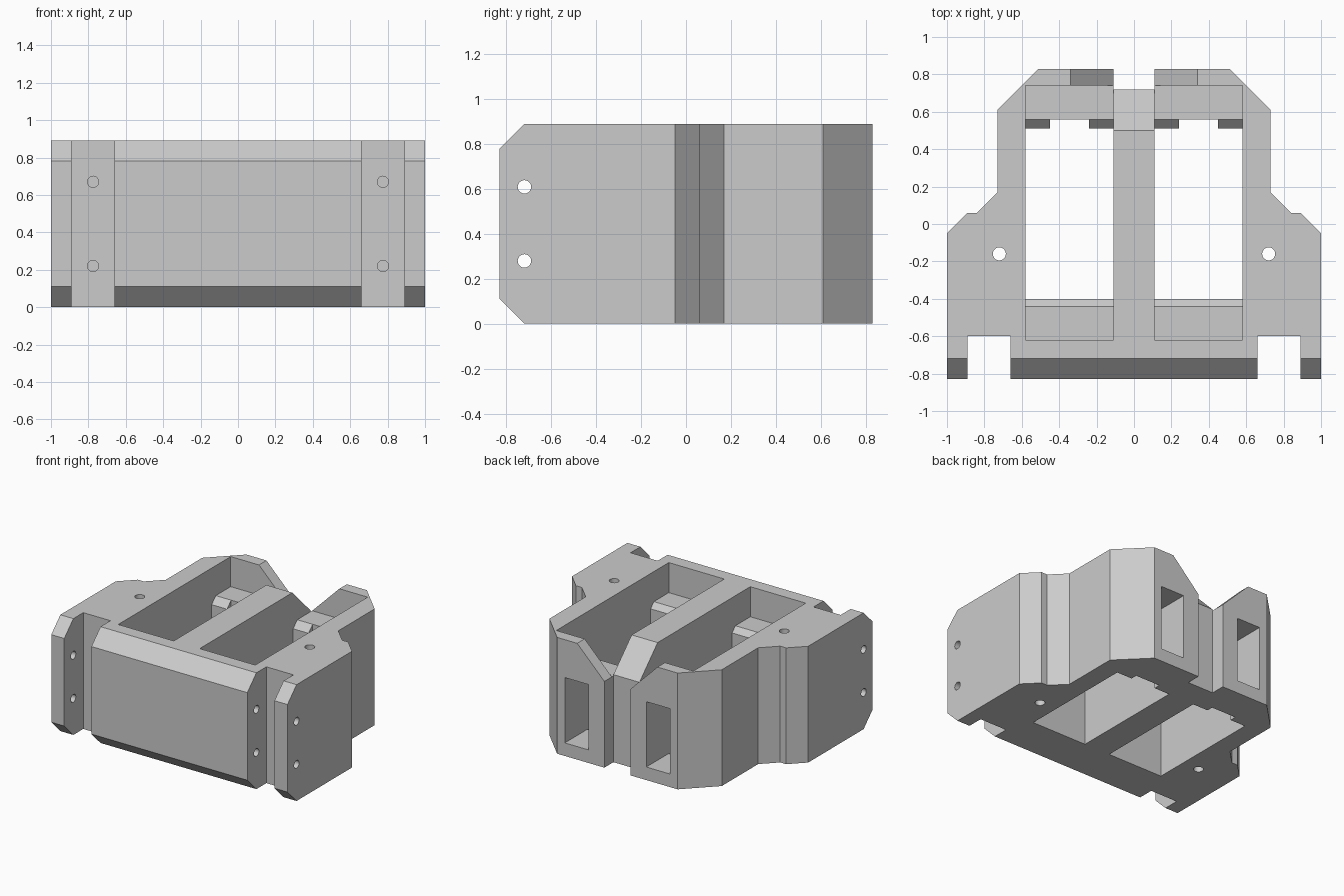
import bpy, bmesh, math
from mathutils import Vector

cube = bpy.data.objects.get("Cube")
if cube:
    bpy.data.objects.remove(cube, do_unlink=True)

grey = bpy.data.materials.new("plain grey")
grey.use_nodes = True
color = (0.6, 0.6, 0.6, 1)
grey.diffuse_color = color
grey.node_tree.nodes["Principled BSDF"].inputs["Base Color"].default_value = color

PLACE = {  # profile plane for each extrusion axis
    "x": lambda a, b, d: (d, a, b),
    "y": lambda a, b, d: (a, d, b),
    "z": lambda a, b, d: (a, b, d),
}


def prism(name, profile, axis, lo, hi):
    """Extrude a flat profile along an axis between lo and hi."""
    bm = bmesh.new()
    base = bm.faces.new([bm.verts.new(PLACE[axis](a, b, lo)) for a, b in profile])
    new = bmesh.ops.extrude_face_region(bm, geom=[base])["geom"]
    shift = Vector(PLACE[axis](0, 0, hi - lo))
    bmesh.ops.translate(bm, vec=shift, verts=[v for v in new if isinstance(v, bmesh.types.BMVert)])
    bmesh.ops.recalc_face_normals(bm, faces=bm.faces)
    mesh = bpy.data.meshes.new(name)
    bm.to_mesh(mesh)
    bm.free()
    mesh.materials.append(grey)
    obj = bpy.data.objects.new(name, mesh)
    bpy.context.collection.objects.link(obj)
    return obj


def rect(a0, b0, a1, b1):
    return [(a0, b0), (a1, b0), (a1, b1), (a0, b1)]


def circle(a, b, r, n=20):
    return [(a + r * math.cos(i * math.tau / n), b + r * math.sin(i * math.tau / n)) for i in range(n)]


def cut(profile, axis, lo, hi):
    cutter = prism("cutter", profile, axis, lo, hi)
    cutter.hide_render = True
    mod = body.modifiers.new("cut", "BOOLEAN")
    mod.operation = "DIFFERENCE"
    mod.solver = "EXACT"
    mod.object = cutter
    bpy.context.view_layer.objects.active = body
    bpy.ops.object.modifier_apply(modifier=mod.name)
    bpy.data.objects.remove(cutter, do_unlink=True)


# Body block: mirrored plan outline with front slots and rear notch
TOP = 0.89
half = [(0.66, -0.83), (0.66, -0.6), (0.89, -0.6), (0.89, -0.83), (1, -0.83),
        (1, -0.05), (0.89, 0.06), (0.84, 0.06), (0.73, 0.17), (0.73, 0.61),
        (0.51, 0.83), (0.11, 0.83), (0.11, 0.72)]
body = prism("mounting_block", half + [(-x, y) for x, y in reversed(half)], "z", 0, TOP)

# Front edge bevels, top and bottom
cut([(-0.85, 0.13), (-0.85, -0.02), (-0.70, -0.02)], "x", -1.1, 1.1)
cut([(-0.85, 0.76), (-0.85, 0.91), (-0.70, 0.91)], "x", -1.1, 1.1)

# Sloped rear end of the centre bar
cut([(0.48, 0.91), (0.72, 0.67), (0.9, 0.67), (0.9, 0.91)], "x", -0.12, 0.12)

# Stepped pocket profile with bevelled ledges at both ends
pocket = [(-0.62, 1), (-0.62, 0.66), (-0.44, 0.66), (-0.40, 0.62), (-0.40, -0.1),
          (0.51, -0.1), (0.51, 0.61), (0.56, 0.66), (0.74, 0.66), (0.74, 1)]

for s in (-1, 1):
    cut(pocket, "x", *sorted((s * 0.11, s * 0.58)))
    # Gap between the rear ribs, and the rear window
    x0, x1 = sorted((s * 0.24, s * 0.45))
    cut(rect(x0, 0.45, x1, 0.56), "z", -0.1, 1)
    cut(rect(x0 + 0.005, 0.1, x1 - 0.005, 0.6), "y", 0.5, 0.9)
    # Sloped inner corner of the rear wall
    cut([(s * 0.36, 0.91), (s * 0.09, 0.64), (s * 0.09, 0.91)], "y", 0.73, 0.9)
    # Vertical through hole and blind front holes
    cut(circle(s * 0.72, -0.16, 0.035), "z", -0.1, 1)
    for z in (0.22, 0.67):
        cut(circle(s * 0.775, z, 0.03), "y", -0.7, -0.3)

# Cross holes running side to side
for z in (0.28, 0.61):
    cut(circle(-0.72, z, 0.03), "x", -1.1, 1.1)

# Smooth hole walls, flat faces elsewhere
bpy.ops.object.select_all(action="DESELECT")
body.select_set(True)
bpy.context.view_layer.objects.active = body
bpy.ops.object.shade_smooth_by_angle(angle=math.radians(25))
